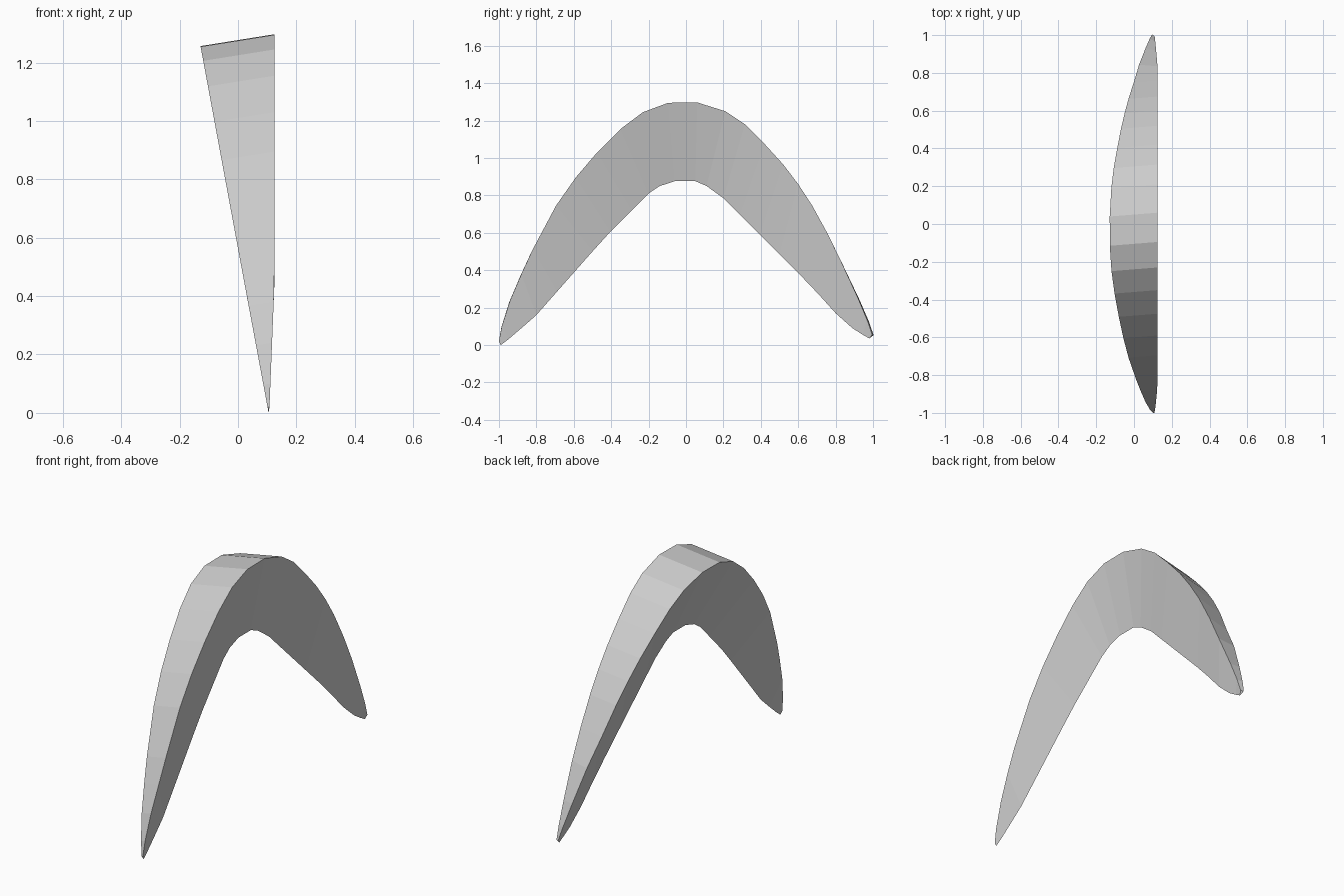
import bpy, bmesh

# Rows along the arch: outer rim (y, z), inner sharp edge (y, z)
ROWS = [
    (-1.0, .02, -.99, .0), (-.985, .10, -.95, .03), (-.94, .24, -.88, .09),
    (-.88, .38, -.80, .16), (-.82, .51, -.69, .285), (-.695, .745, -.50, .50),
    (-.59, .895, -.405, .605), (-.475, 1.03, -.29, .72), (-.35, 1.155, -.20, .81),
    (-.23, 1.245, -.14, .85), (-.095, 1.295, -.06, .876), (.06, 1.297, .05, .876),
    (.21, 1.25, .11, .85), (.315, 1.18, .20, .785), (.42, 1.075, .29, .695),
    (.52, .965, .395, .59), (.60, .86, .50, .485), (.675, .745, .61, .375),
    (.76, .59, .71, .27), (.835, .435, .80, .17), (.92, .25, .89, .09),
    (.97, .13, .945, .055), (.995, .055, .98, .035),
]


def section(oy, oz, iy, iz):
    """Triangular cross-section: right rim, left rim, inner edge."""
    left = .105 - .18 * oz
    right = .107 + .018 * min(1, oz / .45)
    width = right - left
    # the left rim sits a little lower, and peeks out near the +y tip
    ly = oy - .08 * width if oy < .8 else oy + .008
    return [(right, oy, oz), (left, ly, oz - .16 * width), (.105 - .068 * iz, iy, iz)]


# Wedge-shaped arch
bm = bmesh.new()
rings = [[bm.verts.new(p) for p in section(*row)] for row in ROWS]
for a, b in zip(rings, rings[1:]):
    for i in range(3):
        j = (i + 1) % 3
        bm.faces.new((a[i], a[j], b[j], b[i]))
bm.faces.new(rings[0])
bm.faces.new(rings[-1])
bmesh.ops.recalc_face_normals(bm, faces=bm.faces)
mesh = bpy.data.meshes.new("wedge_arch")
bm.to_mesh(mesh)
bm.free()
bpy.context.collection.objects.link(bpy.data.objects.new("wedge_arch", mesh))
